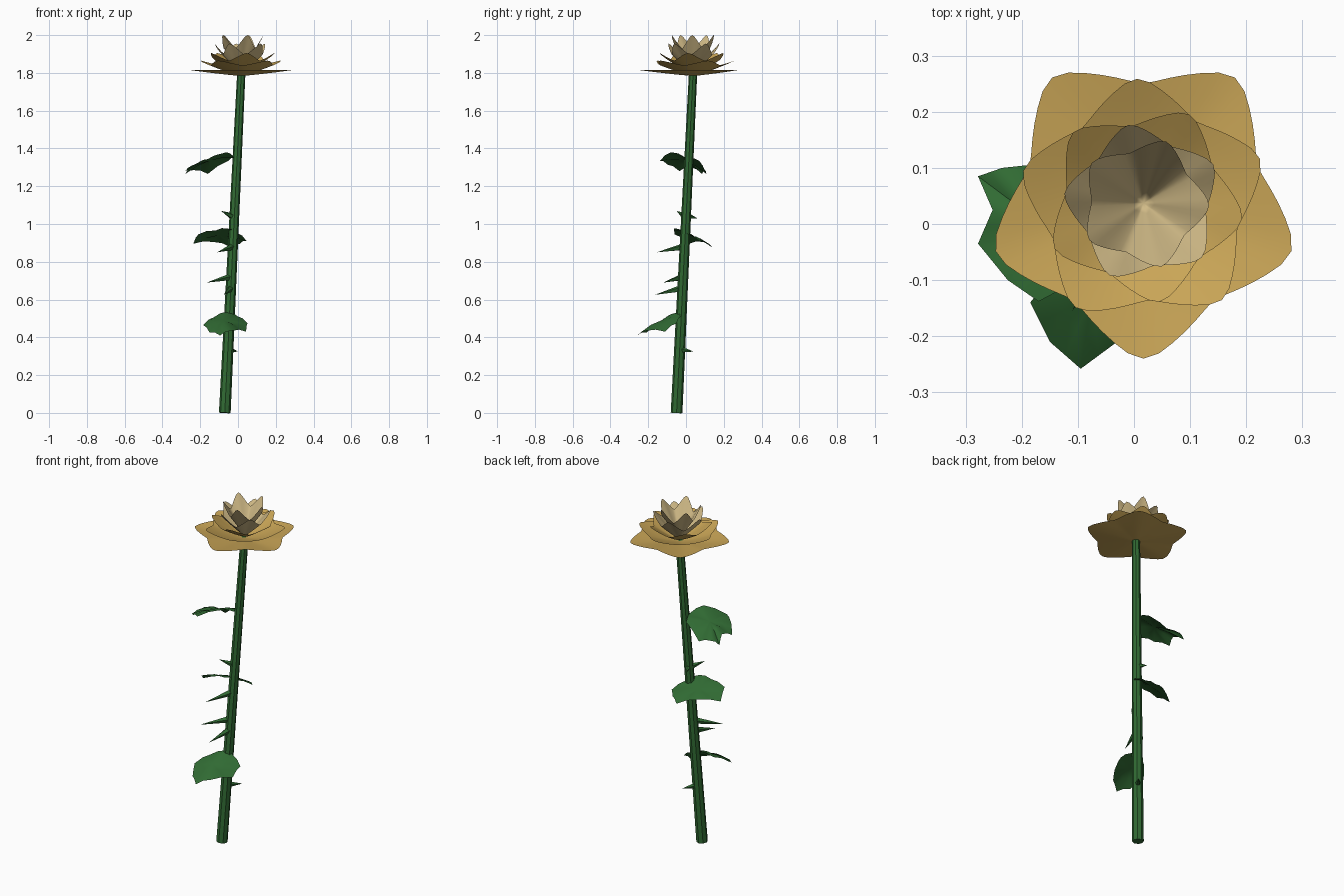
import bpy, bmesh, math
from mathutils import Vector

cube = bpy.data.objects.get("Cube")
if cube:
    bpy.data.objects.remove(cube, do_unlink=True)


def material(name, rgb):
    m = bpy.data.materials.new(name)
    m.use_nodes = True
    m.diffuse_color = (*rgb, 1)
    m.node_tree.nodes["Principled BSDF"].inputs["Base Color"].default_value = (*rgb, 1)
    return m


green = material("leaf green", (0.03, 0.145, 0.033))
gold = material("petal gold", (0.59, 0.38, 0.095))
cream = material("heart cream", (0.63, 0.49, 0.24))


def finish(name, bm, mat, angle=None):
    mesh = bpy.data.meshes.new(name)
    bm.to_mesh(mesh)
    bm.free()
    mesh.materials.append(mat)
    obj = bpy.data.objects.new(name, mesh)
    bpy.context.collection.objects.link(obj)
    if angle:
        bpy.ops.object.select_all(action='DESELECT')
        obj.select_set(True)
        bpy.context.view_layer.objects.active = obj
        bpy.ops.object.shade_smooth_by_angle(angle=math.radians(angle))
    return obj


# Leaning stem
ROOT, TOP = Vector((-0.07, -0.05, 0)), Vector((0.017, 0.037, 1.79))


def stem_at(z):
    return ROOT.lerp(TOP, z / TOP.z)


def rod(name, a, b, r1, r2, sides):
    bm = bmesh.new()
    bmesh.ops.create_cone(bm, cap_ends=True, segments=sides, radius1=r1,
                          radius2=r2, depth=(b - a).length)
    turn = (b - a).to_track_quat('Z', 'Y')
    for v in bm.verts:
        v.co = turn @ v.co + (a + b) / 2
    return finish(name, bm, green)


rod("stem", ROOT, TOP, 0.031, 0.022, 8)

# Thorns: height on the stem and tip
thorns = [(1.035, (-0.09, -0.05, 1.07)), (1.045, (-0.04, 0.06, 1.03)),
          (0.88, (-0.11, -0.155, 0.85)), (0.72, (-0.165, -0.12, 0.69)),
          (0.66, (-0.075, -0.165, 0.625)), (0.335, (0.0, 0.04, 0.325))]
for i, (z, tip) in enumerate(thorns):
    rod(f"thorn_{i + 1}", stem_at(z), Vector(tip), 0.02, 0.0, 5)


# Flower: nested five-lobed cups
def cup(name, mat, start, radius, valley, base, tip_z, drop, power):
    bm = bmesh.new()
    steps, rings = 12, 6
    centre = bm.verts.new((TOP.x, TOP.y, base))
    previous = None
    for ring in range(1, rings + 1):
        t = ring / rings
        row = []
        for k in range(5 * steps):
            angle = math.radians(start + 72 * k / steps)
            away = min(k % steps, steps - k % steps) / (steps / 2)
            lobe = 1 - max(0.0, away - 0.08) / 0.92
            edge = radius * (valley + (1 - valley) * lobe ** 1.4)
            rise = tip_z - drop * (1 - lobe ** 1.3) - base
            row.append(bm.verts.new((TOP.x + edge * t * math.cos(angle),
                                     TOP.y + edge * t * math.sin(angle),
                                     base + rise * t ** power)))
        for k in range(len(row)):
            n = (k + 1) % len(row)
            if previous:
                bm.faces.new((previous[k], row[k], row[n], previous[n]))
            else:
                bm.faces.new((centre, row[k], row[n]))
        previous = row
    return finish(name, bm, mat, 60)


cup("outer_petals", gold, -90, 0.277, 0.77, 1.784, 1.814, 0.0, 1.2)
cup("second_petals", gold, 21, 0.222, 0.78, 1.788, 1.865, 0.025, 1.3)
cup("third_petals", gold, 63, 0.178, 0.78, 1.792, 1.905, 0.04, 1.2)
cup("fourth_petals", cream, 29, 0.142, 0.79, 1.796, 1.955, 0.06, 1.1)
cup("heart_petals", cream, 70, 0.117, 0.79, 1.8, 2.0, 0.07, 1.0)


# Leaves: arched blades fanned from a crest to a pointed outline
def leaf(name, crest, outline):
    bm = bmesh.new()
    crest = Vector(crest)
    rim = []
    pts = [Vector(p) for p in outline]
    for a, b in zip(pts, pts[1:] + pts[:1]):
        rim += [a, (a + b) / 2 + Vector((0, 0, 0.008))]
    middle = bm.verts.new(crest)
    inner = [bm.verts.new(crest.lerp(p, 0.55) + Vector((0, 0, 0.008))) for p in rim]
    outer = [bm.verts.new(p) for p in rim]
    for k in range(len(rim)):
        n = (k + 1) % len(rim)
        bm.faces.new((middle, inner[k], inner[n]))
        bm.faces.new((inner[k], outer[k], outer[n], inner[n]))
    bmesh.ops.recalc_face_normals(bm, faces=bm.faces)
    if sum(f.normal.z for f in bm.faces) < 0:
        bmesh.ops.reverse_faces(bm, faces=bm.faces)
    return finish(name, bm, green, 50)


leaf("upper_leaf", (-0.15, -0.01, 1.335),
     [(-0.02, 0.0, 1.35), (-0.06, -0.08, 1.38), (-0.17, -0.138, 1.335),
      (-0.225, -0.1, 1.315), (-0.278, -0.035, 1.28), (-0.252, 0.025, 1.3),
      (-0.278, 0.085, 1.265), (-0.235, 0.1, 1.285), (-0.16, 0.108, 1.265),
      (-0.05, 0.07, 1.335)])
leaf("middle_leaf", (-0.1, 0.02, 0.94),
     [(-0.05, -0.055, 0.975), (0.0, 0.0, 0.95), (0.045, 0.07, 0.91),
      (0.01, 0.11, 0.895), (-0.036, 0.14, 0.875), (-0.13, 0.09, 0.905),
      (-0.237, 0.015, 0.895), (-0.21, -0.06, 0.945), (-0.12, -0.065, 0.965)])
leaf("lower_leaf", (-0.075, -0.13, 0.49),
     [(-0.055, -0.035, 0.535), (-0.13, -0.07, 0.505), (-0.185, -0.14, 0.465),
      (-0.15, -0.21, 0.425), (-0.095, -0.258, 0.41), (-0.03, -0.21, 0.435),
      (0.042, -0.11, 0.43), (0.05, -0.05, 0.475), (0.0, -0.03, 0.51)])
